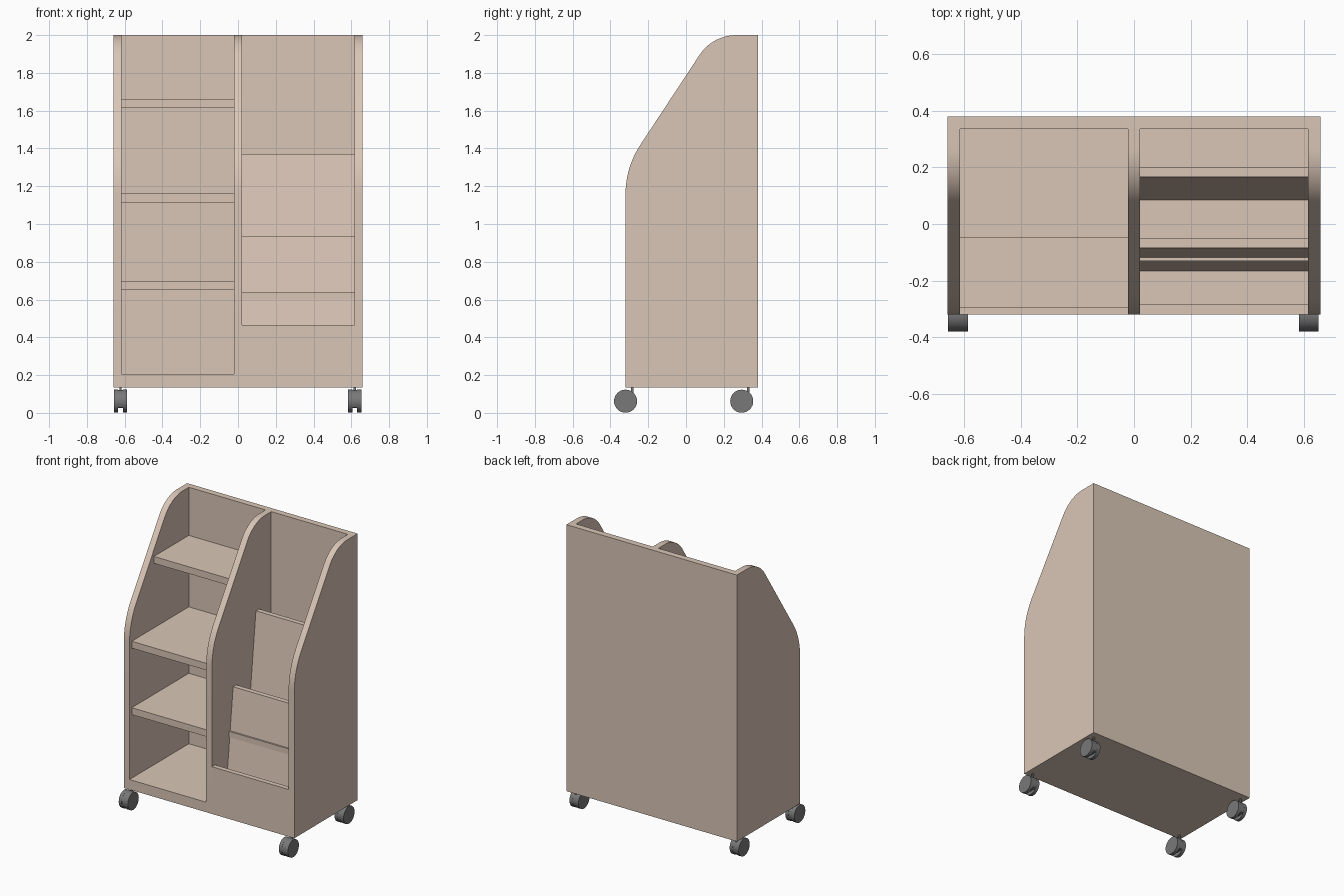
import bpy, bmesh, math
from mathutils import Vector

if "Cube" in bpy.data.objects:
    bpy.data.objects.remove(bpy.data.objects["Cube"])


def material(name, rgb):
    m = bpy.data.materials.new(name)
    m.diffuse_color = (*rgb, 1)
    m.use_nodes = True
    m.node_tree.nodes["Principled BSDF"].inputs["Base Color"].default_value = m.diffuse_color
    return m


WOOD = material("pale_wood", (0.70, 0.565, 0.47))
GREY = material("caster_grey", (0.19, 0.19, 0.19))


def finish(name, bm, mat, smooth=False):
    bmesh.ops.recalc_face_normals(bm, faces=bm.faces)
    me = bpy.data.meshes.new(name)
    bm.to_mesh(me)
    bm.free()
    me.materials.append(mat)
    ob = bpy.data.objects.new(name, me)
    bpy.context.collection.objects.link(ob)
    if smooth:
        bpy.ops.object.select_all(action='DESELECT')
        ob.select_set(True)
        bpy.context.view_layer.objects.active = ob
        bpy.ops.object.shade_smooth_by_angle(angle=math.radians(30))
    return ob


def extrude_x(name, pts, x0, x1, mat=WOOD, smooth=False):
    """Extrude a closed (y, z) outline from x0 to x1."""
    bm = bmesh.new()
    face = bm.faces.new([bm.verts.new((x0, y, z)) for y, z in pts])
    out = bmesh.ops.extrude_face_region(bm, geom=[face])
    verts = [v for v in out["geom"] if isinstance(v, bmesh.types.BMVert)]
    bmesh.ops.translate(bm, verts=verts, vec=(x1 - x0, 0, 0))
    return finish(name, bm, mat, smooth)


def box(name, x0, x1, y0, y1, z0, z1, mat=WOOD):
    return extrude_x(name, [(y0, z0), (y1, z0), (y1, z1), (y0, z1)], x0, x1, mat)


def fillet(prev, corner, nxt, length, n=10):
    """Circular arc rounding a corner, starting 'length' away from it."""
    p, c, q = Vector(prev), Vector(corner), Vector(nxt)
    u, v = (p - c).normalized(), (q - c).normalized()
    half = u.angle(v) / 2
    r = length * math.tan(half)
    centre = c + (u + v).normalized() * (length / math.cos(half))
    axis = (c - centre).normalized()
    side = (v - u).normalized()
    sweep = math.pi / 2 - half
    pts = []
    for i in range(n + 1):
        a = -sweep + 2 * sweep * i / n
        pts.append(tuple(centre + r * (axis * math.cos(a) + side * math.sin(a))))
    return pts


FRONT, BACK, BASE, TOP = -0.32, 0.38, 0.135, 2.0
HALF, T = 0.66, 0.044
BACK_IN = BACK - T
FLOOR = 0.205

# Side panels and divider share one sloped, rounded outline
low, high = (FRONT, 1.30), (0.141, TOP)
outline = [(BACK, BASE), (FRONT, BASE)]
outline += fillet((FRONT, BASE), low, high, 0.14)
outline += fillet(low, high, (BACK, TOP), 0.125)
outline += [(BACK, TOP)]
for name, x in (("left_side", -HALF), ("divider", -T / 2), ("right_side", HALF - T)):
    extrude_x(name, outline, x, x + T, smooth=True)

# Back board and base, one pair for each bay
LEFT = (-HALF + T, -T / 2)
RIGHT = (T / 2, HALF - T)
for bay, (x0, x1) in (("left", LEFT), ("right", RIGHT)):
    box(bay + "_back_board", x0, x1, BACK_IN, BACK, BASE, TOP)
    box(bay + "_base", x0, x1, FRONT, BACK_IN, BASE, FLOOR)

# Open shelves in the left bay
for i, (y, z) in enumerate(((-0.295, 0.65), (-0.295, 1.115), (-0.05, 1.615))):
    box(f"shelf_{i + 1}", *LEFT, y, BACK_IN, z, z + 0.048)

# Right bay: front board, leaning dividers and stepped pocket floors
box("pocket_front_board", *RIGHT, FRONT, -0.285, FLOOR, 0.465)
for i, (y, z) in enumerate(((-0.167, FLOOR), (0.085, 0.64))):
    w, lean, h = 0.035, 0.082, 0.73
    extrude_x(f"leaning_panel_{i + 1}",
              [(y, z), (y + w, z), (y + w + lean, z + h), (y + lean, z + h)], *RIGHT)
box("middle_pocket_floor", *RIGHT, -0.13, BACK_IN, 0.60, 0.64)
box("rear_pocket_floor", *RIGHT, 0.15, BACK_IN, 1.035, 1.075)


# Twin-wheel casters
def disc(r, n, y, z, a0=0.0, a1=2 * math.pi):
    return [(y + r * math.cos(a0 + (a1 - a0) * i / n),
             z + r * math.sin(a0 + (a1 - a0) * i / n)) for i in range(n)]


R = 0.061
for side, cx in (("left", -0.622), ("right", 0.618)):
    for row, cy in (("front", -0.32), ("rear", 0.295)):
        tag = f"{row}_{side}_caster"
        for part, x0, x1 in (("outer", -0.035, -0.012), ("inner", 0.012, 0.035)):
            extrude_x(f"{tag}_{part}_wheel", disc(R, 32, cy, R + 0.001),
                      cx + x0, cx + x1, GREY, True)
        # Hood between the wheels, open at the bottom
        hood = disc(R - 0.001, 32, cy, R + 0.001)
        hood = [(y, max(z, 0.025)) for y, z in hood if z > 0.012]
        extrude_x(f"{tag}_hood", hood, cx - 0.012, cx + 0.012, GREY, True)
        # Stem up into the base
        box(f"{tag}_stem", cx - 0.006, cx + 0.006, cy + 0.028, cy + 0.041,
            0.09, BASE + 0.003, GREY)
